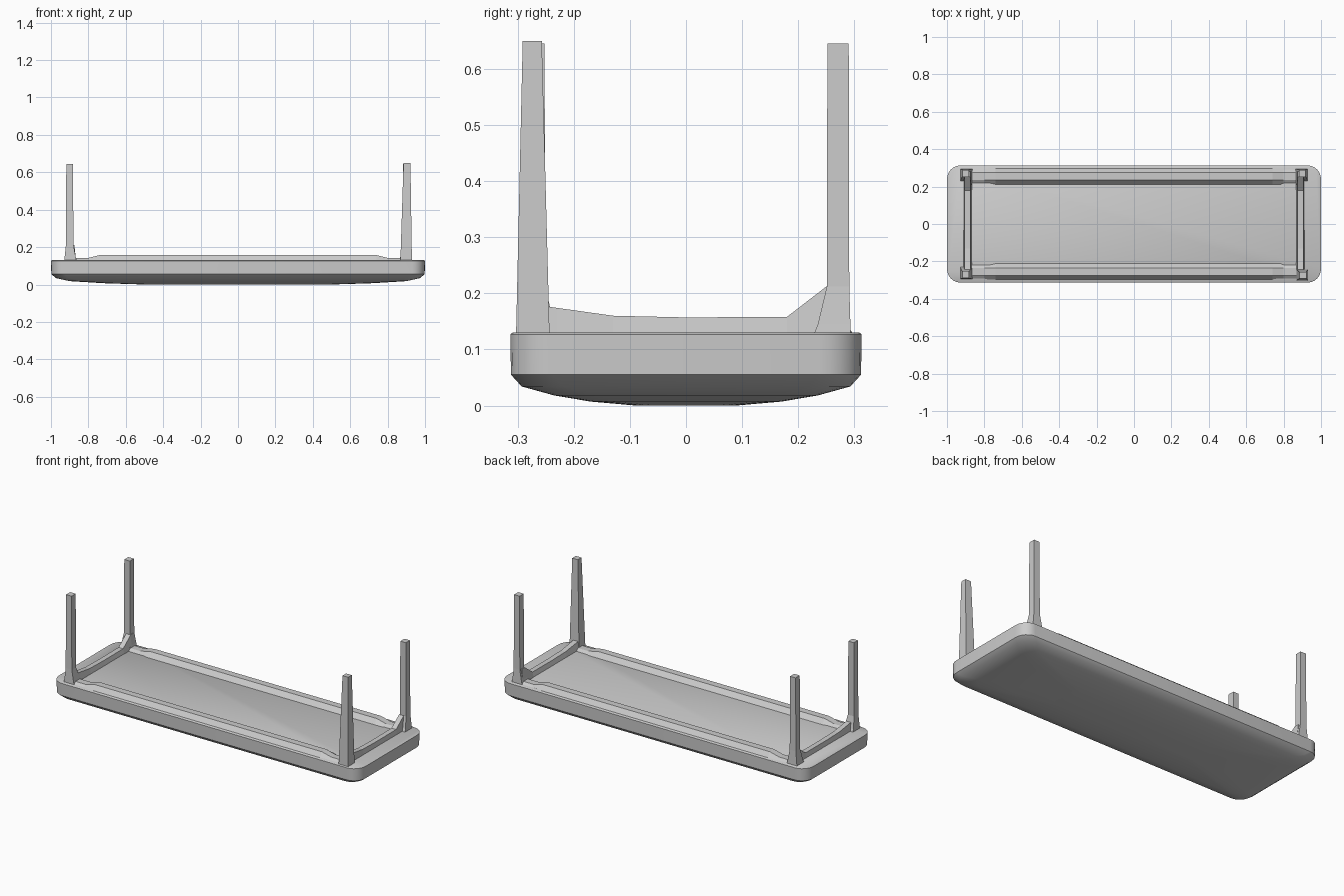
import bpy, bmesh
from math import cos, sin, pi

if "Cube" in bpy.data.objects:
    bpy.data.objects.remove(bpy.data.objects["Cube"])


def loft(name, rings, smooth=False):
    """Skin a stack of equal-length point rings and cap both ends."""
    bm = bmesh.new()
    vs = [[bm.verts.new(p) for p in r] for r in rings]
    n = len(rings[0])
    for a, b in zip(vs, vs[1:]):
        for i in range(n):
            j = (i + 1) % n
            bm.faces.new((a[i], a[j], b[j], b[i]))
    bm.faces.new(vs[0])
    bm.faces.new(vs[-1])
    bmesh.ops.recalc_face_normals(bm, faces=bm.faces)
    me = bpy.data.meshes.new(name)
    bm.to_mesh(me)
    bm.free()
    ob = bpy.data.objects.new(name, me)
    bpy.context.collection.objects.link(ob)
    if smooth:
        bpy.context.view_layer.objects.active = ob
        ob.select_set(True)
        bpy.ops.object.shade_smooth_by_angle(angle=0.6)
        ob.select_set(False)
    return ob


def rounded(hx, hy, rx, ry, z, seg=6):
    pts = []
    for k, (sx, sy) in enumerate([(1, 1), (-1, 1), (-1, -1), (1, -1)]):
        for i in range(seg + 1):
            a = pi / 2 * (k + i / seg)
            pts.append((sx * (hx - rx) + rx * cos(a), sy * (hy - ry) + ry * sin(a), z))
    return pts


def rect(x0, x1, y0, y1, z):
    return [(x0, y0, z), (x1, y0, z), (x1, y1, z), (x0, y1, z)]


# Seat slab, lying upside down with a crowned underside
loft("seat_slab", [rounded(hx, hy, 0.07, 0.075, z) for z, hx, hy in [
    (0.0, 0.5, 0.09), (0.007, 0.72, 0.17), (0.018, 0.90, 0.235),
    (0.034, 0.972, 0.293), (0.055, 0.998, 0.312), (0.127, 1.0, 0.313), (0.130, 0.995, 0.309)]],
    smooth=True)


# Long apron rails: bevelled section dropping low beside the legs
def rail_section(x, s, top):
    return [(x, s * 0.304, 0.12), (x, s * 0.276, top), (x, s * 0.236, top), (x, s * 0.203, 0.12)]


for s, name in [(-1, "front_rail"), (1, "back_rail")]:
    loft(name, [rail_section(x, s, t) for x, t in
                [(-0.87, 0.142), (-0.80, 0.142), (-0.74, 0.157),
                 (0.74, 0.157), (0.80, 0.142), (0.87, 0.142)]])

# End apron rails, rising toward the legs
for s, name in [(-1, "left_rail"), (1, "right_rail")]:
    profile = [(-0.27, 0.18), (-0.23, 0.174), (-0.13, 0.160), (0.0, 0.157),
               (0.18, 0.158), (0.25, 0.212), (0.28, 0.212)]
    loft(name, [[(s * 0.865, y, 0.12), (s * 0.875, y, t), (s * 0.905, y, t), (s * 0.912, y, 0.12)]
                for y, t in profile])

# Three slim posts with flared bases
for sx, sy, name in [(-1, -1, "front_left_leg"), (-1, 1, "back_left_leg"), (1, 1, "back_right_leg")]:
    def ring(xi, xo, yi, yo, z):
        return rect(sx * xi, sx * xo, sy * yi, sy * yo, z)
    loft(name, [ring(0.862, 0.930, 0.225, 0.294, 0.12), ring(0.867, 0.927, 0.235, 0.293, 0.145),
                ring(0.880, 0.920, 0.251, 0.291, 0.212), ring(0.882, 0.918, 0.252, 0.290, 0.645)])

# One broader leg tapering along its full height
loft("front_right_leg", [rect(0.868, 0.930, -0.303, -0.243, 0.12),
                         rect(0.885, 0.922, -0.291, -0.257, 0.65)])
